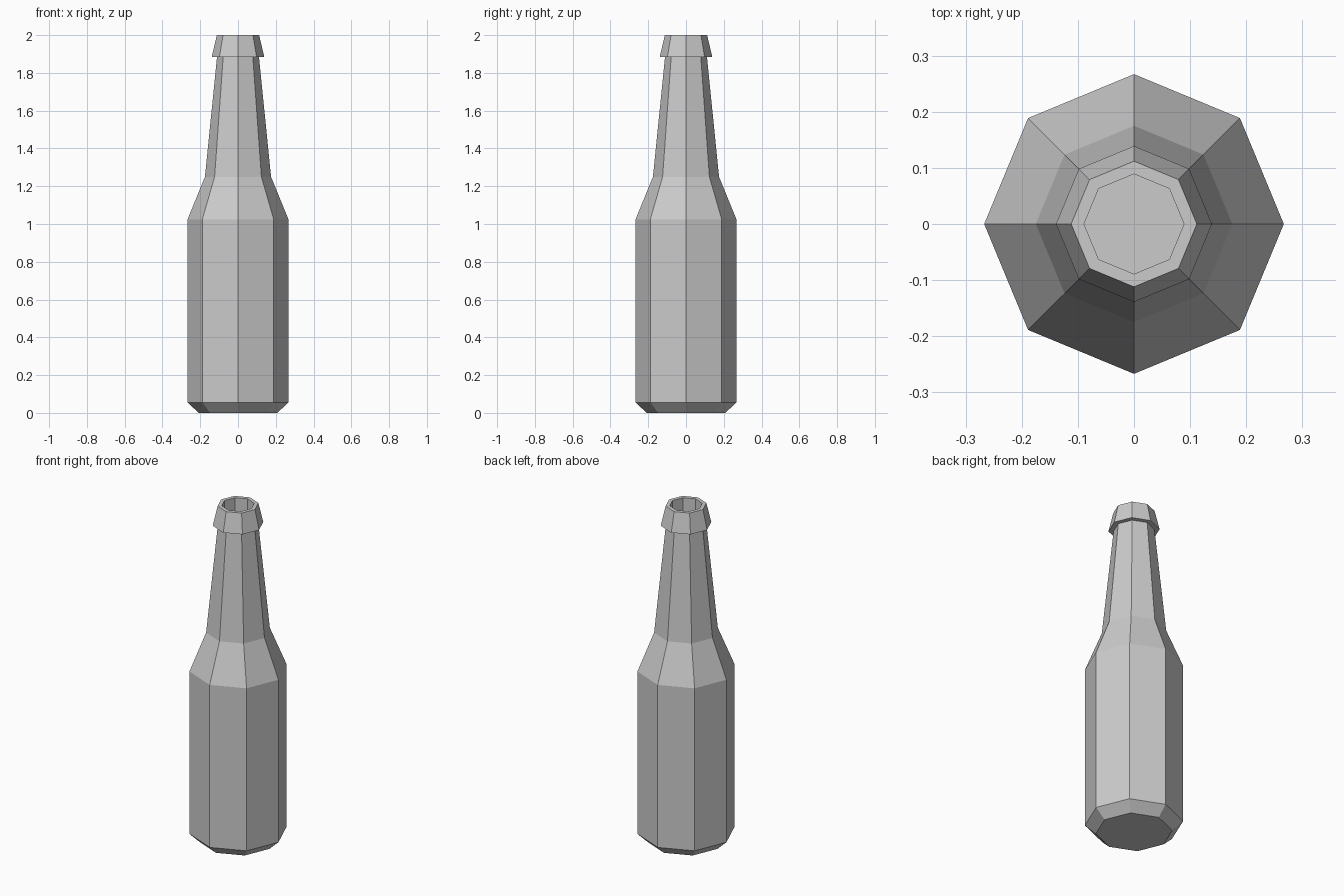
import bpy, bmesh
from math import cos, sin, pi

if "Cube" in bpy.data.objects:
    bpy.data.objects.remove(bpy.data.objects["Cube"])

SIDES = 8


def lathe(name, profile):
    """Revolve (radius, z) points into a flat-sided closed solid."""
    bm = bmesh.new()
    rings = [[bm.verts.new((r * cos(2 * pi * i / SIDES), r * sin(2 * pi * i / SIDES), z))
              for i in range(SIDES)] for r, z in profile]
    for low, high in zip(rings, rings[1:]):
        for i in range(SIDES):
            j = (i + 1) % SIDES
            bm.faces.new((low[i], low[j], high[j], high[i]))
    bm.faces.new(rings[0][::-1])
    bm.faces.new(rings[-1])
    bmesh.ops.recalc_face_normals(bm, faces=bm.faces)
    mesh = bpy.data.meshes.new(name)
    bm.to_mesh(mesh)
    bm.free()
    obj = bpy.data.objects.new(name, mesh)
    bpy.context.collection.objects.link(obj)
    return obj


# Bottle: chamfered base, body, shoulder, neck, flared lip, recessed mouth
lathe("bottle", [
    (0.208, 0.0), (0.267, 0.055),
    (0.267, 1.025), (0.175, 1.25),
    (0.111, 1.885), (0.139, 1.885),
    (0.112, 2.0), (0.089, 2.0),
    (0.089, 1.75),
])
